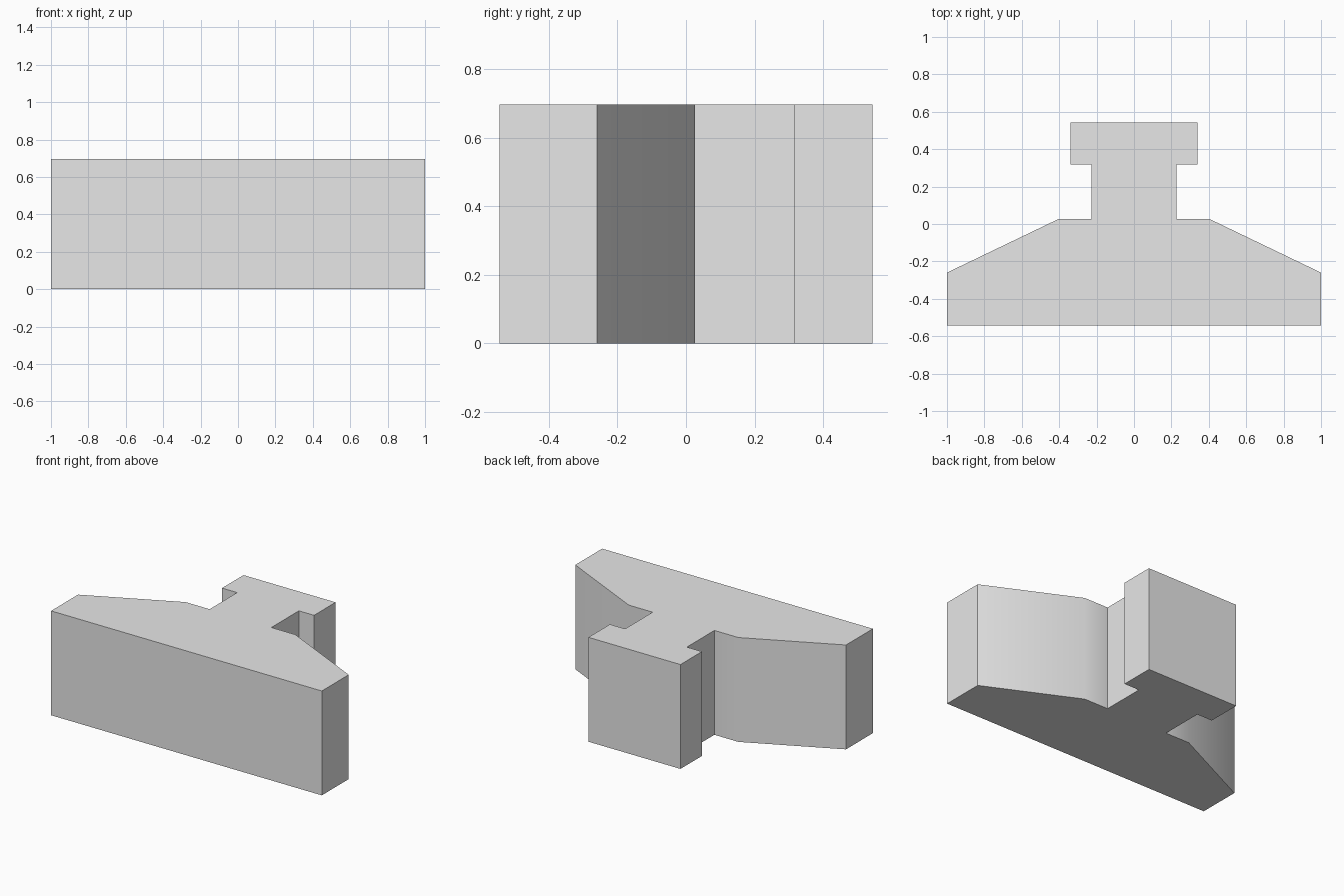
import bpy
import bmesh
from math import radians

HEIGHT = 0.697

if "Cube" in bpy.data.objects:
    bpy.data.objects.remove(bpy.data.objects["Cube"], do_unlink=True)

# Plain grey material
grey = bpy.data.materials.new("light_grey")
grey.use_nodes = True
colour = (0.8, 0.8, 0.8, 1)
grey.diffuse_color = colour
grey.node_tree.nodes["Principled BSDF"].inputs["Base Color"].default_value = colour

# Half outline: wide tapered base, narrow neck, square head
half = [(1, -0.544), (1, -0.26), (0.405, 0.026), (0.228, 0.026),
        (0.228, 0.317), (0.34, 0.317), (0.34, 0.544)]
outline = half + [(-x, y) for x, y in reversed(half)]

# Extrude the mirrored outline straight up
bm = bmesh.new()
base = bm.faces.new([bm.verts.new((x, y, 0)) for x, y in outline])
top = bmesh.ops.extrude_face_region(bm, geom=[base], use_keep_orig=True)["geom"]
bmesh.ops.translate(bm, vec=(0, 0, HEIGHT),
                    verts=[v for v in top if isinstance(v, bmesh.types.BMVert)])
bmesh.ops.recalc_face_normals(bm, faces=bm.faces)
mesh = bpy.data.meshes.new("t_slot_block")
bm.to_mesh(mesh)
bm.free()
mesh.materials.append(grey)

block = bpy.data.objects.new("t_slot_block", mesh)
bpy.context.collection.objects.link(block)

# Soften only the shallow bend between taper and shoulder
bpy.ops.object.select_all(action="DESELECT")
block.select_set(True)
bpy.context.view_layer.objects.active = block
bpy.ops.object.shade_smooth_by_angle(angle=radians(30))
